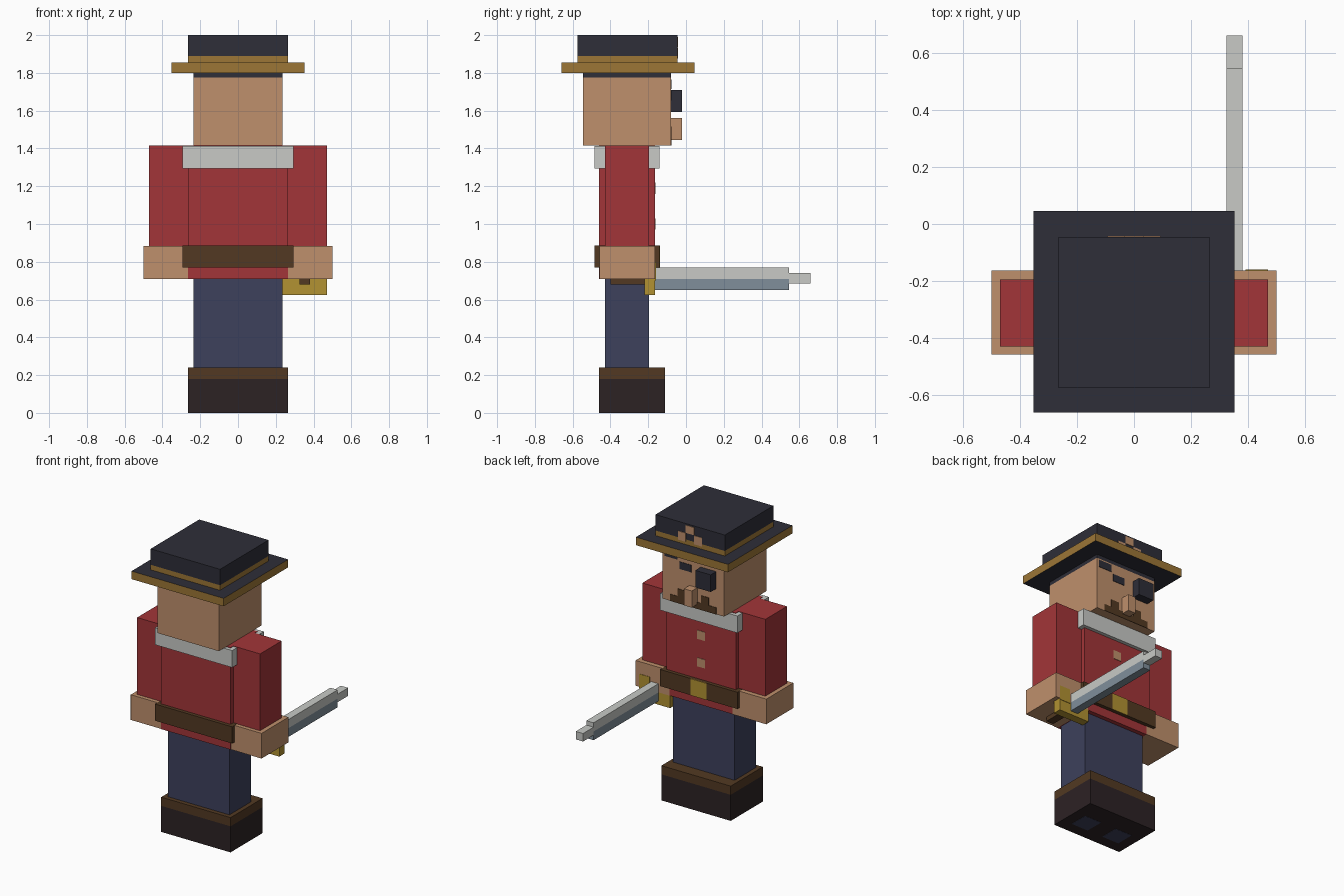
import bpy, bmesh
from mathutils import Vector

cube = bpy.data.objects.get("Cube")
if cube:
    bpy.data.objects.remove(cube, do_unlink=True)


def to_linear(v):
    v /= 255
    return v / 12.92 if v <= 0.04045 else ((v + 0.055) / 1.055) ** 2.4


def material(name, *rgb):
    m = bpy.data.materials.new(name)
    colour = [to_linear(c) for c in rgb] + [1]
    m.use_nodes = True
    m.diffuse_color = colour
    m.node_tree.nodes["Principled BSDF"].inputs["Base Color"].default_value = colour
    return m


RED = material("coat red", 162, 53, 56)
SKIN = material("skin", 191, 144, 108)
TRIM = material("hat trim gold", 156, 118, 54)
GOLD = material("brass", 178, 146, 50)
DARK = material("charcoal", 46, 46, 56)
NAVY = material("trouser navy", 61, 65, 92)
BOOT = material("boot dark brown", 44, 34, 36)
BROWN = material("leather brown", 82, 57, 34)
GREY = material("light grey", 200, 202, 198)
STEEL = material("blue grey steel", 128, 143, 155)


def box(name, mat, x, y, z, caps=None):
    """Box from three (low, high) ranges; caps recolours the top and bottom."""
    lo, hi = Vector((x[0], y[0], z[0])), Vector((x[1], y[1], z[1]))
    bm = bmesh.new()
    bmesh.ops.create_cube(bm, size=1)
    for v in bm.verts:
        v.co = (lo + hi) / 2 + v.co * (hi - lo)
    bm.normal_update()
    mesh = bpy.data.meshes.new(name)
    mesh.materials.append(mat)
    if caps:
        mesh.materials.append(caps)
        for f in bm.faces:
            f.material_index = int(abs(f.normal.z) > 0.9)
    bm.to_mesh(mesh)
    bm.free()
    ob = bpy.data.objects.new(name, mesh)
    bpy.context.collection.objects.link(ob)
    return ob


def wide(w):
    return (-w, w)


def plate(name, mat, x, z, y):
    """Thin painted detail lying on a face that looks along +y."""
    return box(name, mat, x, (y - 0.002, y + 0.003), z)


# Boots and legs
box("boots", BOOT, wide(.265), (-.46, -.11), (0, .18))
box("boot_cuffs", BROWN, wide(.265), (-.46, -.11), (.18, .24))
box("legs", NAVY, wide(.235), (-.43, -.195), (.23, .72))
for side, s in (("left", 1), ("right", -1)):
    box(side + "_sole_patch", NAVY, sorted((s * .06, s * .19)), (-.38, -.25), (0, .004)).location.z = -.001

# Coat, belt and collar
box("torso", RED, wide(.265), (-.46, -.165), (.71, 1.415))
box("belt", BROWN, wide(.295), (-.485, -.14), (.77, .885))
plate("belt_buckle", GOLD, wide(.06), (.77, .885), -.14)
box("collar", GREY, wide(.295), (-.485, -.14), (1.295, 1.412))
for i, z in enumerate((1.0, 1.19)):
    plate(f"coat_button_{i + 1}", SKIN, wide(.03), (z - .03, z + .03), -.165)

# Arms with hands
for side, s in (("left", 1), ("right", -1)):
    box(side + "_arm", RED, sorted((s * .25, s * .47)), (-.43, -.195), (.86, 1.415))
    box(side + "_hand", SKIN, sorted((s * .24, s * .5)), (-.457, -.163), (.71, .884))

# Head and face
FACE = -.08
box("head", SKIN, wide(.235), (-.545, FACE), (1.415, 1.775))
box("hair_band", DARK, wide(.235), (-.545, FACE), (1.775, 1.80))
box("nose", SKIN, wide(.03), (FACE, -.02), (1.445, 1.56))
box("eye_patch", DARK, (-.175, -.057), (FACE, -.02), (1.592, 1.71))
plate("outer_brow", DARK, (.12, .22), (1.715, 1.765), FACE)
plate("inner_brow", DARK, (.015, .105), (1.655, 1.705), FACE)
plate("beard", BROWN, wide(.176), (1.415, 1.462), FACE)
for side, s in (("left", 1), ("right", -1)):
    plate(side + "_moustache", BROWN, sorted((s * .06, s * .12)), (1.462, 1.515), FACE)

# Hat
box("hat_brim", TRIM, wide(.352), (-.66, .045), (1.80, 1.855), caps=DARK)
box("hat_band", TRIM, wide(.265), (-.575, -.045), (1.855, 1.89))
box("hat_crown", DARK, wide(.265), (-.575, -.045), (1.89, 2.0))
plate("hat_emblem_top", SKIN, wide(.033), (1.937, 1.99), -.045)
for side, s in (("left", 1), ("right", -1)):
    plate(side + "_hat_emblem", SKIN, sorted((s * .033, s * .092)), (1.875, 1.935), -.045)

# Sword
box("sword_grip", BROWN, (.325, .38), (-.40, -.22), (.68, .74))
box("sword_guard", GOLD, (.235, .47), (-.22, -.163), (.625, .71))
plate("guard_upright", GOLD, (.39, .47), (.70, .80), -.163)
box("blade_back", GREY, (.325, .38), (-.17, .545), (.71, .77))
box("blade_edge", STEEL, (.325, .38), (-.17, .545), (.65, .71))
box("blade_tip", GREY, (.325, .38), (.545, .66), (.685, .74))
